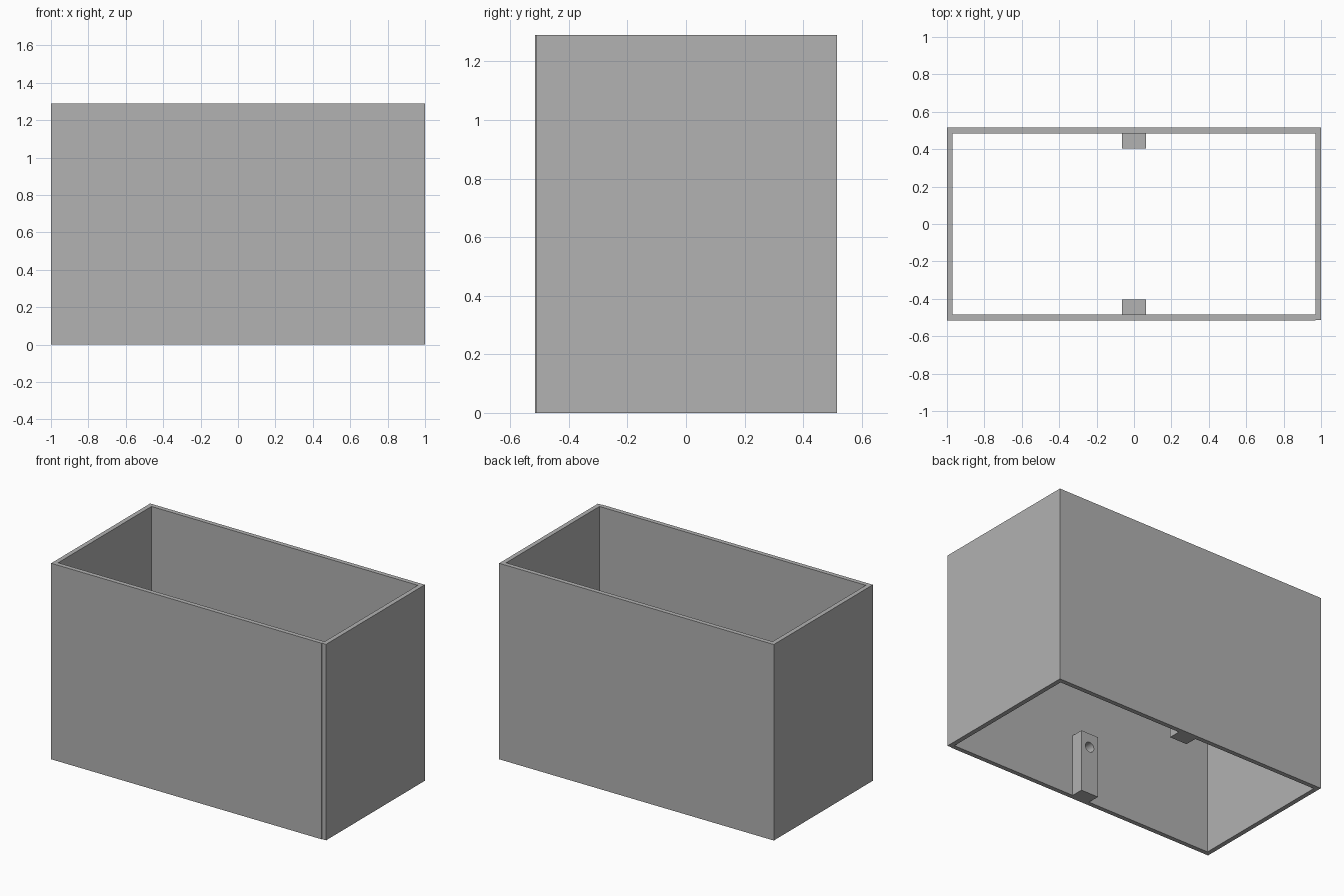
import bpy, bmesh, math
from mathutils import Matrix

if "Cube" in bpy.data.objects:
    bpy.data.objects.remove(bpy.data.objects["Cube"])

H = 1.29          # height
X, Y = 1.0, 0.515  # outer half sizes
T = 0.03          # wall thickness

grey = bpy.data.materials.new("plain_grey")
grey.diffuse_color = (0.445, 0.445, 0.445, 1)
grey.use_nodes = True
grey.node_tree.nodes["Principled BSDF"].inputs["Base Color"].default_value = grey.diffuse_color


def finish(name, bm):
    me = bpy.data.meshes.new(name)
    bm.to_mesh(me)
    bm.free()
    me.materials.append(grey)
    ob = bpy.data.objects.new(name, me)
    bpy.context.collection.objects.link(ob)
    return ob


def box(name, x0, x1, y0, y1, z0, z1):
    bm = bmesh.new()
    m = Matrix.Translation(((x0 + x1) / 2, (y0 + y1) / 2, (z0 + z1) / 2))
    bmesh.ops.create_cube(bm, size=1, matrix=m @ Matrix.Diagonal((x1 - x0, y1 - y0, z1 - z0, 1)))
    return finish(name, bm)


# open frame: one mitre-free ring of walls
bm = bmesh.new()
rings = []
for z in (0, H):
    for x, y in ((X, Y), (X - T, Y - T)):
        rings.append([bm.verts.new((sx * x, sy * y, z))
                      for sx, sy in ((-1, -1), (1, -1), (1, 1), (-1, 1))])
lo_out, lo_in, hi_out, hi_in = rings
# tiny setback of the right wall's front end
step = 0.003
for ring in (lo_out, hi_out):
    ring[1].co.y += step
    ring.insert(1, bm.verts.new((X - T, -Y, ring[0].co.z)))
    ring.insert(2, bm.verts.new((X - T, -Y + step, ring[0].co.z)))
n = len(lo_out)
for i in range(n):
    j = (i + 1) % n
    bm.faces.new((lo_out[i], lo_out[j], hi_out[j], hi_out[i]))
for i in range(4):
    j = (i + 1) % 4
    bm.faces.new((lo_in[j], lo_in[i], hi_in[i], hi_in[j]))
# rims
for out, inn in ((lo_out, lo_in), (hi_out, hi_in)):
    bm.faces.new((out[0], out[1], out[2], inn[1], inn[0]))
    bm.faces.new((out[2], out[3], out[4], inn[2], inn[1]))
    bm.faces.new((out[4], out[5], inn[3], inn[2]))
    bm.faces.new((out[5], out[0], inn[0], inn[3]))
bmesh.ops.recalc_face_normals(bm, faces=bm.faces)
finish("box_walls", bm)

# drilled mounting blocks inside the front and back walls
for side, label in ((-1, "front"), (1, "back")):
    ya, yb = sorted((side * 0.405, side * (Y - T)))
    block = box(label + "_mounting_block", -0.063, 0.063, ya, yb, 0, 0.405)
    bm = bmesh.new()
    bmesh.ops.create_cone(bm, cap_ends=True, segments=32, radius1=0.032, radius2=0.032, depth=0.14,
                          matrix=Matrix.Translation((0, side * 0.405, 0.315))
                          @ Matrix.Rotation(math.pi / 2, 4, 'X'))
    drill = finish(label + "_drill", bm)
    drill.hide_render = True
    drill.hide_set(True)
    cut = block.modifiers.new("screw_hole", 'BOOLEAN')
    cut.object = drill
    cut.operation = 'DIFFERENCE'
    cut.solver = 'EXACT'
    # smooth bore, crisp block edges
    bpy.ops.object.select_all(action='DESELECT')
    block.select_set(True)
    bpy.context.view_layer.objects.active = block
    bpy.ops.object.modifier_apply(modifier=cut.name)
    bpy.ops.object.shade_smooth_by_angle(angle=math.radians(30))
    bpy.data.objects.remove(drill)
